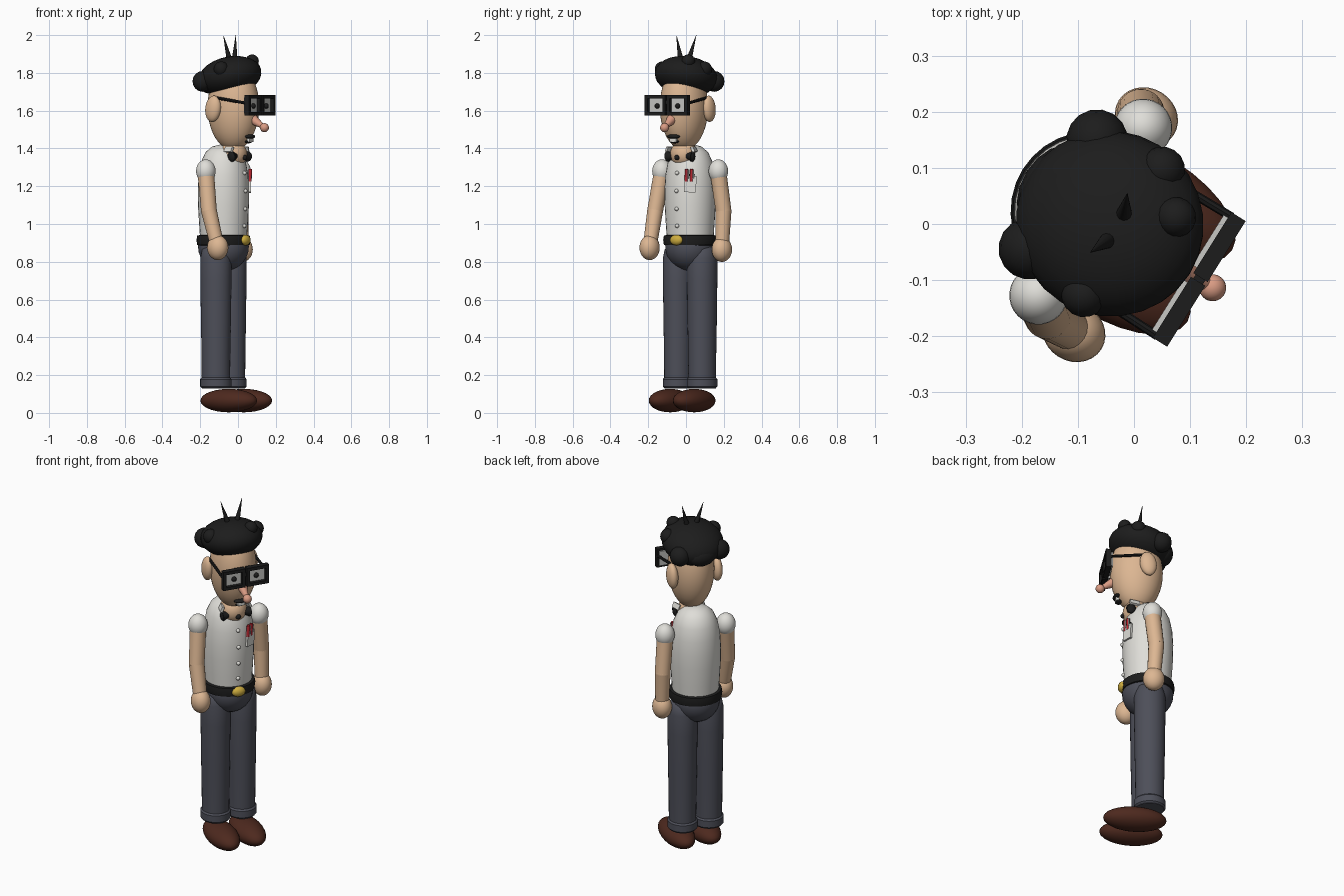
import bpy, bmesh
from math import radians, cos, sin, pi
from mathutils import Matrix, Vector

if "Cube" in bpy.data.objects:
    bpy.data.objects.remove(bpy.data.objects["Cube"])

# The figure is modelled facing -y, then turned towards its left
BASE = Matrix.Translation((-0.077, 0.022, 0)) @ Matrix.Rotation(radians(58), 4, 'Z')


def material(name, *rgb):
    m = bpy.data.materials.new(name)
    m.use_nodes = True
    m.diffuse_color = (*rgb, 1)
    m.node_tree.nodes["Principled BSDF"].inputs["Base Color"].default_value = (*rgb, 1)
    return m


SKIN = material("skin", 0.72, 0.47, 0.29)
NOSE = material("nose pink", 0.70, 0.33, 0.23)
WHITE = material("shirt white", 0.74, 0.73, 0.69)
LENS = material("lens grey", 0.58, 0.58, 0.56)
BLACK = material("black", 0.012, 0.012, 0.012)
TROUSER = material("trouser grey", 0.075, 0.078, 0.10)
BROWN = material("shoe brown", 0.075, 0.022, 0.013)
GOLD = material("buckle gold", 0.62, 0.42, 0.05)
RED = material("pen red", 0.50, 0.02, 0.03)


def finish(name, bm, mat):
    bm.transform(BASE)
    bmesh.ops.recalc_face_normals(bm, faces=bm.faces[:])
    me = bpy.data.meshes.new(name)
    bm.to_mesh(me)
    bm.free()
    me.materials.append(mat)
    me.shade_smooth()
    me.set_sharp_from_angle(angle=radians(40))
    ob = bpy.data.objects.new(name, me)
    bpy.context.collection.objects.link(ob)
    return ob


def ball(name, mat, loc, size, tilt=0, seg=28):
    bm = bmesh.new()
    size = size if isinstance(size, tuple) else (size,) * 3
    mtx = (Matrix.Translation(loc) @ Matrix.Rotation(radians(tilt), 4, 'X')
           @ Matrix.Diagonal((*size, 1)))
    bmesh.ops.create_uvsphere(bm, u_segments=seg, v_segments=seg // 2, radius=1, matrix=mtx)
    return finish(name, bm, mat)


def rod(name, mat, a, b, r1, r2, seg=20):
    a, b = Vector(a), Vector(b)
    d = b - a
    mtx = Matrix.Translation((a + b) / 2) @ d.to_track_quat('Z', 'Y').to_matrix().to_4x4()
    bm = bmesh.new()
    bmesh.ops.create_cone(bm, cap_ends=True, segments=seg, radius1=r1, radius2=r2,
                          depth=d.length, matrix=mtx)
    return finish(name, bm, mat)


def box(name, mat, loc, size, turn=0, roll=0):
    bm = bmesh.new()
    mtx = (Matrix.Translation(loc) @ Matrix.Rotation(radians(turn), 4, 'Z')
           @ Matrix.Rotation(radians(roll), 4, 'Y') @ Matrix.Diagonal((*size, 1)))
    bmesh.ops.create_cube(bm, size=1, matrix=mtx)
    return finish(name, bm, mat)


def lathe(name, mat, profile, x=0, y=0, sx=1, sy=1, seg=32):
    bm = bmesh.new()
    rings = [[bm.verts.new((x + sx * r * cos(2 * pi * i / seg),
                            y + sy * r * sin(2 * pi * i / seg), z)) for i in range(seg)]
             for r, z in profile]
    for lo, hi in zip(rings, rings[1:]):
        for i in range(seg):
            j = (i + 1) % seg
            bm.faces.new((lo[i], lo[j], hi[j], hi[i]))
    bm.faces.new(rings[0])
    bm.faces.new(rings[-1])
    return finish(name, bm, mat)


SIDES = (("left", 1), ("right", -1))

# Legs, cuffs and shoes
for side, s in SIDES:
    x = 0.075 * s
    ball(side + "_shoe", BROWN, (x, -0.08, 0.065), (0.081, 0.17, 0.062))
    lathe(side + "_leg", TROUSER, [(0.072, 0.13), (0.073, 0.3), (0.076, 0.47), (0.079, 0.7),
                                   (0.079, 0.82), (0.07, 0.865), (0.04, 0.89)], x, sy=1.06)
    lathe(side + "_cuff", TROUSER, [(0.072, 0.132), (0.080, 0.14), (0.080, 0.178),
                                    (0.072, 0.187)], x, sy=1.06)

# Hips, belt and buckle
ball("hips", TROUSER, (0, 0, 0.88), (0.13, 0.137, 0.13))
lathe("belt", BLACK, [(0.125, 0.885), (0.139, 0.89), (0.143, 0.915), (0.139, 0.938),
                      (0.12, 0.943)])
ball("belt_buckle", GOLD, (0, -0.138, 0.915), (0.038, 0.022, 0.028))

# Shirt with buttons down the front
TORSO = [(0.122, 0.9), (0.129, 1.0), (0.135, 1.1), (0.136, 1.18), (0.131, 1.26),
         (0.118, 1.33), (0.095, 1.38), (0.06, 1.41), (0.02, 1.42)]
lathe("shirt", WHITE, TORSO)
for i, (r, z) in enumerate([(0.131, 1.27), (0.137, 1.175), (0.135, 1.08), (0.130, 0.99)]):
    ball(f"button_{i + 1}", WHITE, (0, -r, z), 0.011, seg=12)

# Breast pocket with pens
box("pocket", WHITE, (0.075, -0.118, 1.21), (0.062, 0.012, 0.085), 32, 4)
box("pocket_protector", BLACK, (0.072, -0.118, 1.25), (0.05, 0.008, 0.03), 32, 4)
for i, (x, y) in enumerate([(0.056, -0.13), (0.079, -0.116)]):
    rod(f"pen_{i + 1}", RED, (x, y, 1.225), (x + 0.004, y, 1.29), 0.009, 0.009, 10)
    rod(f"pen_clip_{i + 1}", LENS, (x + 0.012, y, 1.24), (x + 0.014, y, 1.285), 0.004, 0.004, 8)

# Arms: the right one swings forward
ARMS = {"left": ((0.197, 0.018, 1.07), (0.195, 0.005, 0.865)),
        "right": ((-0.198, -0.033, 1.07), (-0.198, -0.088, 0.875))}
for side, s in SIDES:
    elbow, hand = ARMS[side]
    shoulder = (0.176 * s, 0, 1.27)
    ball(side + "_sleeve", WHITE, (0.176 * s, 0, 1.28), (0.052, 0.052, 0.062))
    rod(side + "_upper_arm", SKIN, shoulder, elbow, 0.044, 0.042)
    ball(side + "_elbow", SKIN, elbow, 0.042)
    rod(side + "_forearm", SKIN, elbow, hand, 0.042, 0.036)
    ball(side + "_hand", SKIN, hand, (0.052, 0.058, 0.066))

# Neck, collar and bow tie
ball("neck", SKIN, (0, -0.062, 1.37), 0.073)
for side, s in SIDES:
    rod(side + "_bow", BLACK, (0.03 * s, -0.105, 1.362), (0.078 * s, -0.1, 1.357), 0.008, 0.028, 16)
    ball(side + "_bow_end", BLACK, (0.074 * s, -0.1, 1.357), (0.014, 0.024, 0.027))
    box(side + "_collar", WHITE, (0.074 * s, -0.08, 1.395), (0.014, 0.055, 0.03), 15 * s, -25 * s)
ball("bow_knot", BLACK, (0, -0.132, 1.352), 0.014)

# Head, ears, nose and mouth
ball("head", SKIN, (0, -0.062, 1.62), (0.122, 0.142, 0.23), seg=40)
for side, s in SIDES:
    ball(side + "_ear", SKIN, (0.128 * s, -0.015, 1.61), (0.03, 0.045, 0.07), 8)
rod("nose", NOSE, (0, -0.17, 1.562), (0, -0.25, 1.514), 0.031, 0.011)
ball("nose_tip", NOSE, (0, -0.256, 1.51), 0.024)
ball("mouth", BLACK, (0, -0.166, 1.463), (0.038, 0.022, 0.012))
box("teeth", WHITE, (0, -0.166, 1.448), (0.04, 0.016, 0.026))
ball("lower_lip", BLACK, (0, -0.156, 1.436), (0.026, 0.016, 0.009))

# Square glasses with eyes
FRONT = -0.228
for side, s in SIDES:
    cx, cz = 0.068 * s, 1.628
    for tag, k in (("upper", 1), ("lower", -1)):
        box(f"{side}_{tag}_rim", BLACK, (cx, FRONT, cz + 0.045 * k), (0.128, 0.03, 0.018))
    for tag, k in (("outer", s), ("inner", -s)):
        box(f"{side}_{tag}_rim", BLACK, (cx + 0.055 * k, FRONT, cz), (0.018, 0.03, 0.106))
    box(side + "_lens", LENS, (cx, FRONT + 0.014, cz), (0.105, 0.02, 0.084))
    ball(side + "_pupil", BLACK, (cx - 0.004 * s, FRONT + 0.002, cz - 0.003), 0.014, seg=16)
    rod(side + "_temple", BLACK, (0.125 * s, FRONT + 0.01, 1.64), (0.122 * s, -0.03, 1.668),
        0.008, 0.008, 8)
box("glasses_bridge", BLACK, (0, FRONT, 1.645), (0.03, 0.02, 0.02))

# Hair cap with curls and two upright strands
ball("hair", BLACK, (0, -0.04, 1.782), (0.165, 0.172, 0.103), -13)
ball("hair_fringe", BLACK, (0, -0.122, 1.812), (0.13, 0.072, 0.054))
ball("hair_back", BLACK, (0, 0.085, 1.745), (0.08, 0.05, 0.055), seg=16)
ball("hair_top_curl", BLACK, (0.072, -0.134, 1.862), 0.036, seg=16)
for side, s in SIDES:
    ball(side + "_front_curl", BLACK, (0.131 * s, -0.068, 1.82), 0.041, seg=16)
    ball(side + "_back_curl", BLACK, (0.114 * s, 0.058, 1.755), 0.055, seg=16)
    rod(side + "_hair_strand", BLACK, (0.024 * s, -0.054, 1.865), (0.062 * s, -0.038, 2.0),
        0.016, 0.0005, 12)
